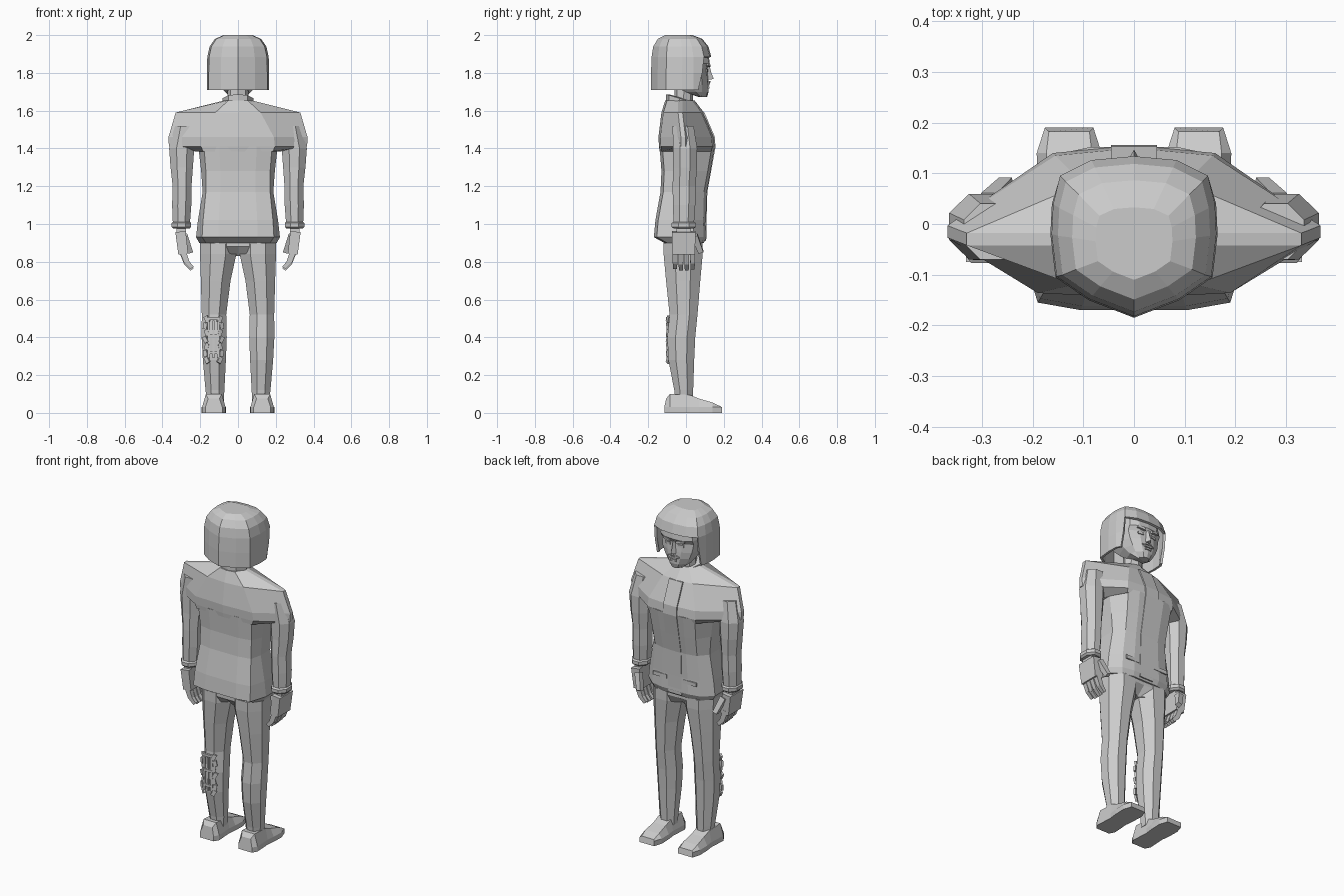
import bpy, bmesh, math
from mathutils import Vector, Matrix

if "Cube" in bpy.data.objects:
    bpy.data.objects.remove(bpy.data.objects["Cube"])

grey = bpy.data.materials.new("plain_grey")
grey.use_nodes = True
grey.diffuse_color = (0.6, 0.6, 0.6, 1)
grey.node_tree.nodes["Principled BSDF"].inputs["Base Color"].default_value = (0.6, 0.6, 0.6, 1)


def finish(name, bm):
    bmesh.ops.recalc_face_normals(bm, faces=bm.faces)
    mesh = bpy.data.meshes.new(name)
    bm.to_mesh(mesh)
    bm.free()
    mesh.materials.append(grey)
    obj = bpy.data.objects.new(name, mesh)
    bpy.context.collection.objects.link(obj)
    return obj


def loft(name, rings, caps=True, drop=None):
    """Skin closed rings of equal point count; drop(face centre) removes faces."""
    bm = bmesh.new()
    rows = [[bm.verts.new(p) for p in ring] for ring in rings]
    n = len(rows[0])
    for a, b in zip(rows, rows[1:]):
        for i in range(n):
            j = (i + 1) % n
            bm.faces.new((a[i], a[j], b[j], b[i]))
    if caps:
        bm.faces.new(rows[0])
    bm.faces.new(rows[-1])
    if drop:
        gone = [f for f in bm.faces if drop(f.calc_center_median())]
        bmesh.ops.delete(bm, geom=gone, context='FACES')
    return finish(name, bm)


def mirrored(z, half, tilt=0):
    """Ring from a half outline running back centre to front centre."""
    pts = half + [(-x, y) for x, y in half[-2:0:-1]]
    return [(x, y, z + tilt * y) for x, y in pts]


def oval(x, y, z, rx, ry, n=8, turn=0.0):
    return [(x + rx * math.cos(turn + math.tau * i / n),
             y + ry * math.sin(turn + math.tau * i / n), z) for i in range(n)]


def box(name, centre, size, rot=(0, 0, 0), taper=1.0):
    bm = bmesh.new()
    bmesh.ops.create_cube(bm, size=1)
    for v in bm.verts:
        if v.co.z < 0:
            v.co.x *= taper
            v.co.y *= taper
        v.co = Vector(v.co[i] * size[i] for i in range(3))
    for angle, axis in zip(rot, "XYZ"):
        bm.transform(Matrix.Rotation(angle, 4, axis))
    bm.transform(Matrix.Translation(centre))
    return finish(name, bm)


# Jacket: broad pointed shoulders over a waisted body
def shoulder(z, w, back, front, bx, fx, mid=-0.015):
    return mirrored(z, [(0, back), (bx, back + .01), (w, mid - .012), (w, mid + .012),
                        (fx, front - .015), (0, front)])

loft("jacket_shoulders", [
    shoulder(1.385, .23, -.14, .148, .185, .16),
    shoulder(1.41, .366, -.143, .155, .195, .16),
    shoulder(1.46, .368, -.146, .15, .19, .155),
    shoulder(1.59, .33, -.13, .095, .12, .10, -.03),
    shoulder(1.655, .07, -.11, .045, .05, .04, -.03)])


def body(z, w, back, front, bx, fx):
    return mirrored(z, [(0, back), (bx * .55, back), (bx, back + .015), (w, -.05), (w, .04),
                        (fx, front - .015), (fx * .55, front), (0, front)])

loft("jacket_body", [
    body(.90, .205, -.115, .095, .17, .15),
    body(.93, .222, -.17, .108, .19, .16),
    body(1.02, .212, -.162, .106, .185, .155),
    body(1.17, .187, -.135, .11, .17, .14),
    body(1.28, .195, -.13, .13, .17, .145),
    body(1.41, .21, -.14, .152, .18, .155)])

# Front overlap of the jacket, following the chest
chest = [(.91, .104), (1.02, .106), (1.17, .11), (1.28, .13), (1.405, .153),
         (1.46, .15), (1.59, .095)]
loft("jacket_placket", [[(-.045, y - .01, z), (.045, y - .01, z),
                         (.045, y + .003, z), (-.045, y + .003, z)] for z, y in chest])
for s, side in ((1, "left"), (-1, "right")):
    box(side + "_pocket_flap", (s * .098, .105, 1.0), (.09, .008, .022))

# Collar and neck
collar = [(0, -.105), (.05, -.09), (.08, -.035), (.05, .025), (0, .045)]
loft("collar", [mirrored(1.62, collar, -.25),
                mirrored(1.655, [(x * 1.02, y) for x, y in collar], -.3),
                mirrored(1.66, [(x * .7, y * .7 - .01) for x, y in collar], -.3)])
loft("neck", [oval(0, -.015, 1.6, .055, .05), oval(0, -.01, 1.74, .055, .05)])


# Head: jaw, cheeks and brow
def face(z, w, back, front, flat):
    return mirrored(z, [(0, back), (w * .7, back + .01), (w, (back + front) / 2),
                        (w * .85, front - .035), (flat, front - .006), (0, front)])

loft("head", [face(1.672, .035, .07, .112, .02), face(1.70, .07, -.02, .12, .03),
              face(1.735, .095, -.06, .12, .04), face(1.775, .115, -.1, .118, .045),
              face(1.825, .125, -.11, .113, .05), face(1.85, .125, -.11, .126, .06),
              face(1.91, .115, -.1, .118, .06)])
loft("nose", [[(-.02, .11, 1.762), (.02, .11, 1.762), (0, .147, 1.768)],
              [(-.013, .11, 1.80), (.013, .11, 1.80), (0, .134, 1.80)],
              [(-.009, .11, 1.84), (.009, .11, 1.84), (0, .124, 1.84)]])
box("upper_lip", (0, .119, 1.738), (.05, .012, .01))
box("lower_lip", (0, .119, 1.722), (.04, .012, .01))
for s, side in ((1, "left"), (-1, "right")):
    box(side + "_eye", (s * .042, .108, 1.813), (.036, .012, .014), (0, 0, -s * .2))
    box(side + "_eyebrow", (s * .045, .118, 1.84), (.05, .014, .012), (0, -s * .15, -s * .2))
    box(side + "_moustache", (s * .02, .12, 1.748), (.036, .012, .008), (0, s * .35, -s * .2))

# Hair: bob with the front cut open for the face
outline = [(0, -.185), (.09, -.15), (.155, -.105), (.165, -.02), (.162, .04),
           (.148, .10), (.085, .132), (0, .14)]


def hair_ring(z, k, front=1.0, dy=0):
    return mirrored(z, [(x * k, (y * front if y > .05 else y) * k + dy) for x, y in outline])

hair = loft("hair", [
    hair_ring(1.71, 1, .65), hair_ring(1.80, 1, .86), hair_ring(1.885, .985, .97),
    hair_ring(1.94, .91, .97, -.005), hair_ring(1.98, .74, .95, -.012),
    hair_ring(2.0, .46, .9, -.025)], caps=False,
    drop=lambda c: c.z < 1.88 and c.y > .05 and abs(c.x) < .14)
shell = hair.modifiers.new("thickness", 'SOLIDIFY')
shell.thickness = .014
shell.offset = -1

# Trousers: hip block
hip = [(0, -.115), (.12, -.115), (.19, -.06), (.2, .03), (.13, .088), (0, .085)]
loft("trouser_hips", [
    mirrored(.83, [(0, -.03), (.06, -.09), (.13, -.06), (.13, .03), (.06, .07), (0, .03)]),
    mirrored(.88, hip), mirrored(.93, hip)])

for s, side in ((1, "left"), (-1, "right")):
    # Leg
    loft(side + "_leg", [oval(s * x, y, z, rx, ry, 8, math.pi / 8) for x, y, z, rx, ry in (
        (.12, -.01, .06, .048, .05), (.122, -.012, .12, .054, .054),
        (.125, -.025, .28, .066, .074), (.126, -.025, .40, .072, .080),
        (.127, -.013, .52, .070, .080), (.118, -.015, .70, .085, .098),
        (.105, -.015, .84, .104, .112), (.105, -.015, .90, .105, .112))])

    # Shoe: sections from heel to toe
    loft(side + "_shoe", [
        [(s * (.128 - w), y, 0), (s * (.128 + w), y, 0), (s * (.128 + w), y, .03),
         (s * (.128 + t), y + dy, h), (s * (.128 - t), y + dy, h), (s * (.128 - w), y, .03)]
        for y, w, t, h, dy in (
            (-.115, .045, .03, .075, .01), (-.085, .062, .042, .10, 0),
            (.02, .056, .042, .095, 0), (.07, .062, .04, .075, 0),
            (.14, .064, .045, .055, 0), (.19, .048, .04, .035, -.008))])

    # Sleeve and flared cuff
    loft(side + "_sleeve", [oval(s * x, y, z, rx, ry, 8, math.pi / 8) for x, y, z, rx, ry in (
        (.30, -.012, .99, .048, .058), (.298, -.01, 1.10, .055, .064),
        (.296, -.01, 1.20, .054, .066), (.298, -.005, 1.30, .064, .068),
        (.298, -.005, 1.40, .072, .070), (.28, -.015, 1.52, .06, .06))])
    loft(side + "_cuff", [oval(s * .30, -.012, z, rx, ry, 8, math.pi / 8) for z, rx, ry in (
        (.975, .046, .056), (.985, .056, .070), (1.005, .056, .070), (1.012, .048, .058))])

    # Hand with curled fingers and thumb
    box(side + "_wrist", (s * .30, -.012, .965), (.05, .075, .04))
    box(side + "_palm", (s * .297, -.012, .90), (.055, .125, .12), (0, s * .12, 0), .95)
    for i in range(4):
        y = -.058 + i * .031
        drop = (.008, 0, 0, .006)[i]
        box(side + "_finger_%d" % (i + 1), (s * .283, y, .822 + drop),
            (.032, .027, .07), (0, s * .35, 0), .9)
        box(side + "_fingertip_%d" % (i + 1), (s * .26, y, .778 + drop),
            (.026, .025, .05), (0, s * .75, 0), .8)
    box(side + "_thumb", (s * .268, .062, .895), (.034, .034, .10), (.35, s * .35, 0), .8)

# Torn right calf with exposed rods and ragged edges
for i in range(3):
    box("calf_rod_%d" % (i + 1), (-.155 + i * .025, -.098, .39), (.012, .01, .2))
for i in range(7):
    z = .28 + i * .036
    for s, side in ((1, "inner"), (-1, "outer")):
        box("calf_%s_scrap_%d" % (side, i + 1), (-.13 + s * (.034 + .008 * (i % 2)), -.094, z),
            (.022, .012, .034), (0, s * (.5 - .35 * (i % 3)), s * .5))
for z in (.32, .41, .50):
    box("calf_bracket", (-.13, -.099, z), (.06, .012, .014))
